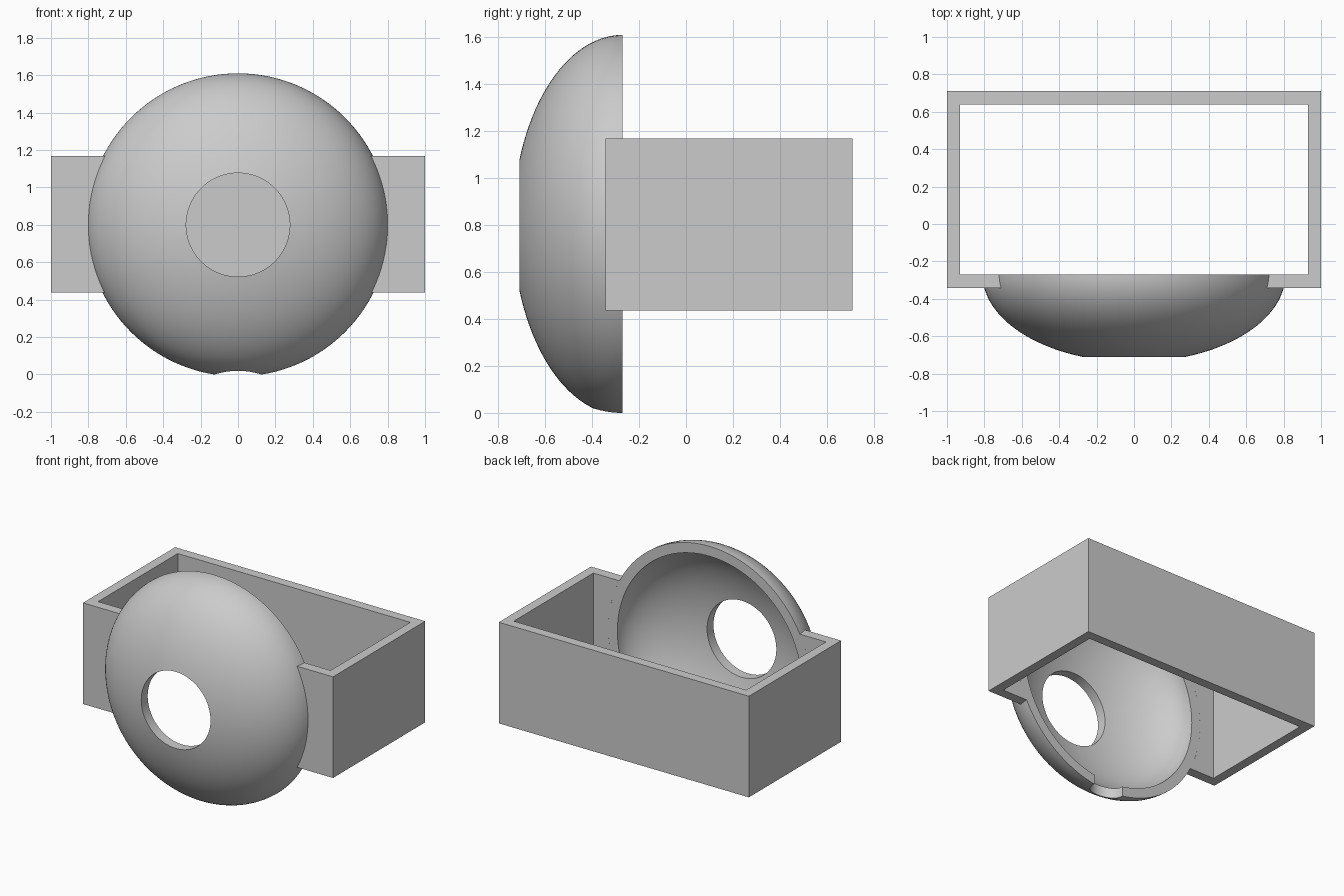
import bpy, bmesh, math
from mathutils import Matrix, Vector

if "Cube" in bpy.data.objects:
    bpy.data.objects.remove(bpy.data.objects["Cube"], do_unlink=True)

grey = bpy.data.materials.new("light_grey")
grey.use_nodes = True
grey.diffuse_color = (0.6, 0.6, 0.6, 1)
grey.node_tree.nodes["Principled BSDF"].inputs["Base Color"].default_value = (0.6, 0.6, 0.6, 1)

RIM_Y, DOME_Z = -0.27, 0.80
HOLE_R, SEGMENTS, STEPS = 0.277, 128, 24


def make_object(name, bm):
    bmesh.ops.recalc_face_normals(bm, faces=bm.faces[:])
    mesh = bpy.data.meshes.new(name)
    bm.to_mesh(mesh)
    bm.free()
    mesh.materials.append(grey)
    obj = bpy.data.objects.new(name, mesh)
    bpy.context.collection.objects.link(obj)
    return obj


def box(name, low, high):
    low, high = Vector(low), Vector(high)
    bm = bmesh.new()
    size = Matrix.Diagonal((*(high - low), 1))
    bmesh.ops.create_cube(bm, size=1, matrix=Matrix.Translation((low + high) / 2) @ size)
    return make_object(name, bm)


def cone(name, r1, r2, depth, matrix):
    bm = bmesh.new()
    bmesh.ops.create_cone(bm, cap_ends=True, segments=SEGMENTS, radius1=r1, radius2=r2,
                          depth=depth, matrix=matrix)
    return make_object(name, bm)


def cut(target, cutter):
    bpy.context.view_layer.objects.active = target
    mod = target.modifiers.new("cut", 'BOOLEAN')
    mod.operation, mod.solver, mod.object = 'DIFFERENCE', 'EXACT', cutter
    bpy.ops.object.modifier_apply(modifier=mod.name)
    bpy.data.objects.remove(cutter, do_unlink=True)


def arc(radius, depth):
    """Quarter ellipse from the rim to the central hole, as (radius, y)."""
    end = math.acos(HOLE_R / radius)
    return [(radius * math.cos(end * i / STEPS), RIM_Y - depth * math.sin(end * i / STEPS))
            for i in range(STEPS + 1)]


# Hollow dome with a round central hole, turned about the front-back axis
profile = arc(0.81, 0.468) + arc(0.738, 0.395)[::-1]
bm = bmesh.new()
rings = []
for s in range(SEGMENTS):
    a = 2 * math.pi * s / SEGMENTS
    rings.append([bm.verts.new((r * math.cos(a), y, DOME_Z + r * math.sin(a)))
                  for r, y in profile])
for s, ring in enumerate(rings):
    following = rings[(s + 1) % SEGMENTS]
    for i in range(len(profile)):
        j = (i + 1) % len(profile)
        bm.faces.new((ring[i], ring[j], following[j], following[i]))
dome = make_object("dome_cover", bm)

# Cable notch at the bottom of the rim
cut(dome, cone("notch_cutter", 0.125, 0.125, 0.4, Matrix.Translation((0, RIM_Y, 0))))

# Rectangular bracket, open above and below, with the dome seat cut from its front wall
bracket = box("bracket", (-1, -0.343, 0.437), (1, 0.71, 1.168))
cut(bracket, box("inside_cutter", (-0.93, RIM_Y, 0.2), (0.93, 0.64, 1.4)))
seat = Matrix.Translation((0, RIM_Y - 0.05, DOME_Z)) @ Matrix.Rotation(math.radians(-90), 4, 'X')
cut(bracket, cone("seat_cutter", 0.79, 0.817, 0.2, seat))

for obj in (dome, bracket):
    bpy.ops.object.select_all(action='DESELECT')
    obj.select_set(True)
    bpy.context.view_layer.objects.active = obj
    bpy.ops.object.shade_smooth_by_angle(angle=math.radians(30))
